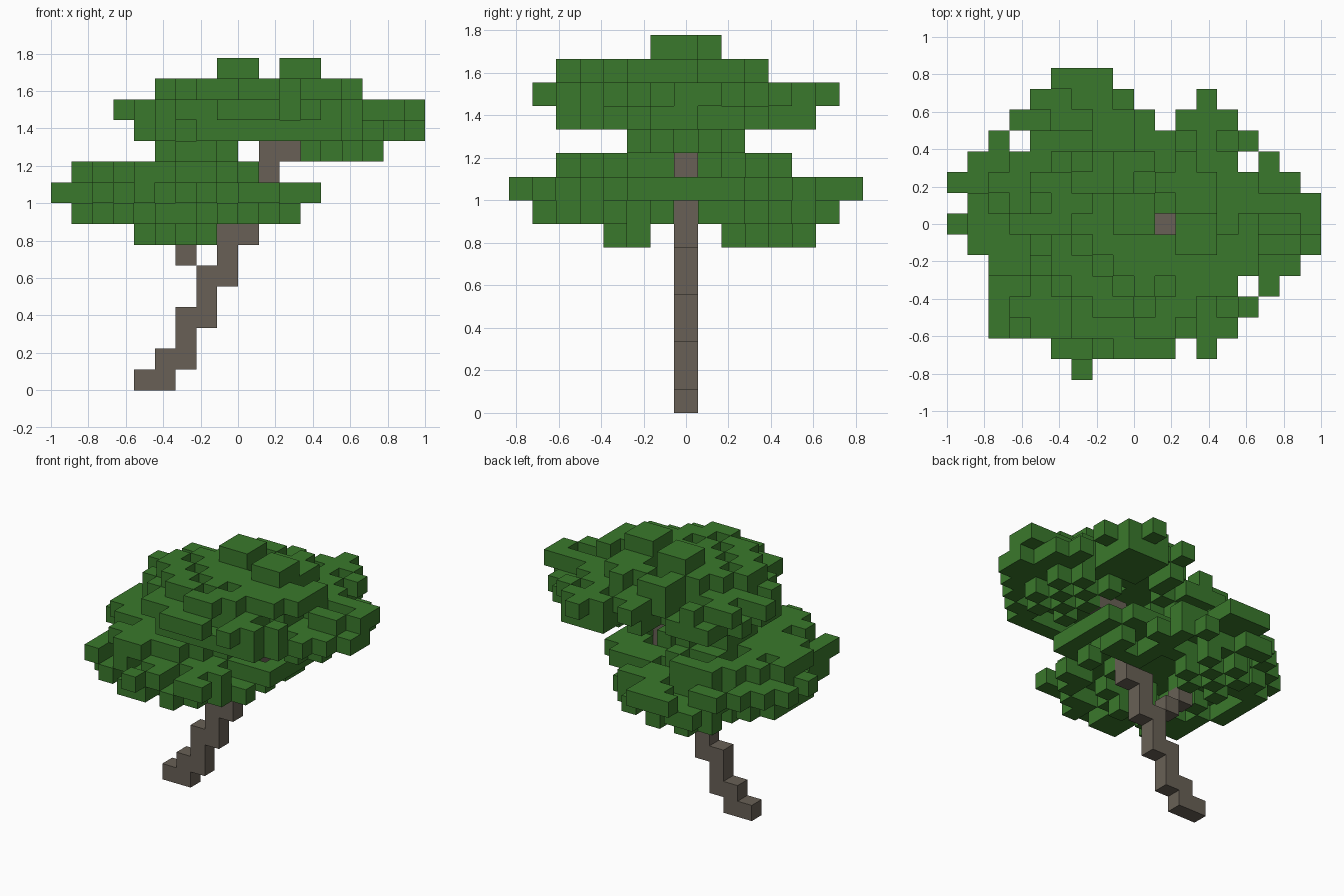
import bpy
import bmesh
import random
from mathutils import Vector

if "Cube" in bpy.data.objects:
    bpy.data.objects.remove(bpy.data.objects["Cube"], do_unlink=True)

random.seed(11)
SIZE = 1 / 9                      # edge of one block
ORIGIN = Vector((-1, -7.5 * SIZE, 0))
MID = 7                           # middle row, front to back


def material(name, colour):
    mat = bpy.data.materials.new(name)
    mat.use_nodes = True
    mat.diffuse_color = (*colour, 1)
    mat.node_tree.nodes["Principled BSDF"].inputs["Base Color"].default_value = (*colour, 1)
    return mat


def build(name, cells, solid, mat):
    """Outer skin of a set of grid blocks, without faces between neighbours."""
    bm = bmesh.new()
    for cell in sorted(cells):
        centre = Vector(cell) + Vector((.5, .5, .5))
        for axis in range(3):
            for sign in (-1, 1):
                n = Vector((0, 0, 0))
                n[axis] = sign
                if tuple(int(c + d) for c, d in zip(cell, n)) in solid:
                    continue
                u = Vector((0, 0, 0))
                u[(axis + 1) % 3] = .5
                v = n.cross(u)
                corners = (-u - v, u - v, u + v, v - u)
                bm.faces.new([bm.verts.new(ORIGIN + (centre + n / 2 + c) * SIZE)
                              for c in corners])
    bmesh.ops.remove_doubles(bm, verts=bm.verts, dist=SIZE / 100)
    mesh = bpy.data.meshes.new(name)
    bm.to_mesh(mesh)
    bm.free()
    mesh.materials.append(mat)
    obj = bpy.data.objects.new(name, mesh)
    bpy.context.collection.objects.link(obj)
    return obj


def inside(x, y, box):
    return box[0] <= x <= box[1] and box[2] <= y <= box[3]


def block(box):
    return [(x, y) for x in range(box[0], box[1] + 1) for y in range(box[2], box[3] + 1)]


def canopy(centre, level, box, low_box, gaps):
    """Ragged diamond layer with a lower rim, hollow underneath."""
    cells = set()
    for x, y in block(box):
        d = abs(x - centre) + abs(y - MID)
        if d > 8 or (x, y) in gaps:
            continue
        low_ok = inside(x, y, low_box)
        roll = random.random()
        if d < 5 or roll < .7 or not low_ok:
            cells.add((x, y, level))
        if d >= 4 and roll > .32 and low_ok:
            cells.add((x, y, level - 1))
    return cells


def cap(cx, cy, reach, level, box, density):
    """Smaller ragged layer on top."""
    return {(x, y, level) for x, y in block(box)
            if abs(x - cx) + abs(y - cy) <= reach
            and (abs(x - cx) + abs(y - cy) < 2 or random.random() < density)}


def pendants(level, box):
    """Staggered blocks hanging under a rim, each with the block that holds it."""
    return {(x, y, z) for x, y in block(box) if (x + y) % 2
            for z in (level, level + 1)}


# Stepped leaning trunk with a stub branch: columns filled at each level
steps = ["45", "56", "6", "67", "7", "78", "86", "895", "9", "9A", "A", "AB"]
trunk = {(int(c, 16), MID, z) for z, row in enumerate(steps) for c in row}

# Lower canopy
low_gaps = {(3, 11), (3, 5), (5, 0), (7, 0), (4, 1), (0, 8), (0, 6), (0, 5), (1, 5), (1, 4)}
lower = canopy(6, 9, (0, 12, 0, 14), (1, 11, 1, 14), low_gaps)
lower |= {(2, 2, 9), (9, 1, 9), (10, 1, 9), (5, MID, 8)}
lower |= cap(5, 6.5, 6, 10, (1, 9, 2, 11), .72)
lower |= cap(6.5, MID, 2.6, 11, (5, 8, 5, 9), .9)
lower |= pendants(7, (4, 7, 9, 12)) | pendants(7, (5, 7, 4, 5))
lower = {c for c in lower if not (c[2] == 8 and c[1] == MID and c[0] > 9)}

# Upper canopy, cut back on its rear left corner
high_gaps = set(block((3, 8, 11, 13))) | {(x, 13) for x in range(9, 12)}
high_gaps |= {(10, 12), (11, 1), (14, 10), (14, 4), (3, 6), (3, 8)}
upper = canopy(10, 13, (3, 17, 1, 13), (4, 17, 2, 12), high_gaps)
upper |= {(6, 2, 13)}
upper |= cap(9.5, 6, 6, 14, (5, 14, 2, 10), .72)
upper |= pendants(11, (12, 15, 5, 9))
for bump in ((8, 9, 7, 8), (11, 12, 6, 7)):
    upper |= {(x, y, z) for x, y in block(bump) for z in (14, 15)}
upper = {c for c in upper if c[:2] != (10, MID)}

lower -= trunk
upper -= trunk | lower
solid = trunk | lower | upper
bark = material("bark grey brown", (.14, .118, .093))
leaf = material("leaf green", (.042, .19, .025))
build("trunk", trunk, solid, bark)
build("lower_canopy", lower, solid, leaf)
build("upper_canopy", upper, solid, leaf)
